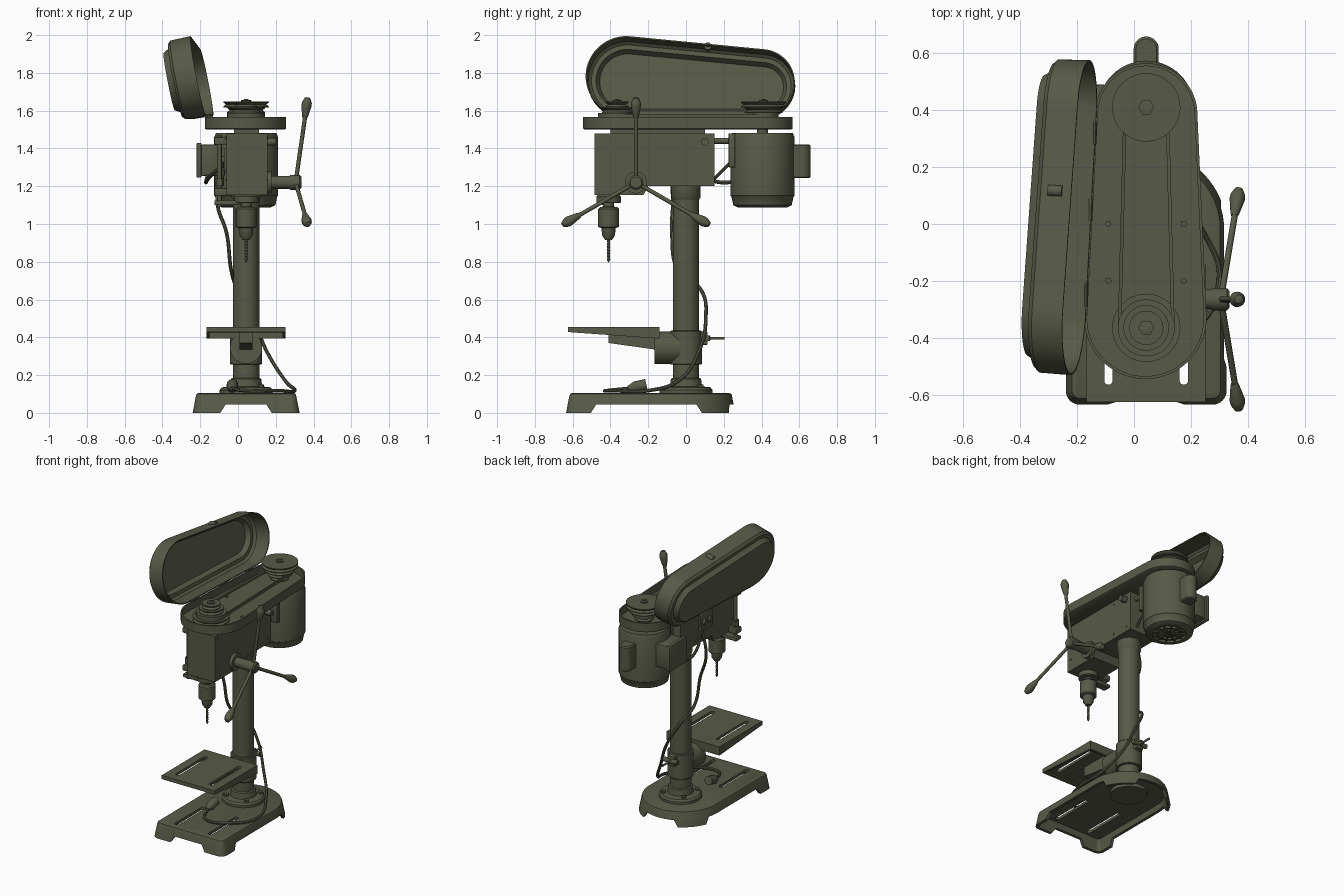
import bpy, bmesh
from math import sin, cos, pi, radians
from mathutils import Matrix, Vector

if "Cube" in bpy.data.objects:
    bpy.data.objects.remove(bpy.data.objects["Cube"])

olive = bpy.data.materials.new("olive_paint")
olive.use_nodes = True
COL = (0.095, 0.101, 0.063, 1)
olive.diffuse_color = COL
olive.node_tree.nodes["Principled BSDF"].inputs["Base Color"].default_value = COL
CX = 0.043          # shared centre line of column, motor and spindle


def finish(name, bm, mat=None):
    if mat:
        bm.transform(mat)
    bmesh.ops.recalc_face_normals(bm, faces=bm.faces)
    me = bpy.data.meshes.new(name)
    bm.to_mesh(me)
    bm.free()
    me.materials.append(olive)
    ob = bpy.data.objects.new(name, me)
    bpy.context.collection.objects.link(ob)
    return ob


def outline(circles, inset, n):
    """Convex hull of circles, shrunk by inset."""
    pts = []
    for i in range(n):
        d = Vector((cos(2 * pi * i / n), sin(2 * pi * i / n)))
        x, y, r = max(circles, key=lambda c: c[0] * d.x + c[1] * d.y + c[2])
        pts.append(Vector((x, y)) + d * (r - inset))
    return pts


def loft(name, circles, rows, mat=None, n=64, ring=False):
    """Stack of (inset, height) outlines, capped, or closed into a ring."""
    bm = bmesh.new()
    loops = [[bm.verts.new((p.x, p.y, z)) for p in outline(circles, ins, n)] for ins, z in rows]
    pairs = list(zip(loops, loops[1:]))
    if ring:
        pairs.append((loops[-1], loops[0]))
    else:
        bm.faces.new(loops[0])
        bm.faces.new(loops[-1])
    for a, b in pairs:
        for i in range(n):
            j = (i + 1) % n
            bm.faces.new((a[i], a[j], b[j], b[i]))
    return finish(name, bm, mat)


def lathe(name, x, y, rows, mat=None, n=40):
    return loft(name, [(x, y, 0)], [(-r, z) for r, z in rows], mat, n)


def rod(name, a, b, rows, n=24):
    """Turned part along a-b; rows are (radius, fraction of length)."""
    a, d = Vector(a), Vector(b) - Vector(a)
    mat = Matrix.Translation(a) @ d.to_track_quat('Z', 'Y').to_matrix().to_4x4()
    return lathe(name, 0, 0, [(r, t * d.length) for r, t in rows], mat, n)


def bar(name, a, b, r, n=20):
    return rod(name, a, b, [(r, 0), (r, 1)], n)


def box(name, x, y, z, bevel=0.0):
    bm = bmesh.new()
    bmesh.ops.create_cube(bm, size=1)
    for v in bm.verts:
        v.co = [s[0] if c < 0 else s[1] for c, s in zip(v.co, (x, y, z))]
    if bevel:
        bmesh.ops.bevel(bm, geom=bm.edges[:], offset=bevel, segments=2, profile=0.5, affect='EDGES')
    return finish(name, bm)


def prism(name, pts, axis, lo, hi):
    """Extrude a 2D profile along x (pts are y,z) or along y (pts are x,z)."""
    bm = bmesh.new()
    put = (lambda p, t: (t, p[0], p[1])) if axis == 'x' else (lambda p, t: (p[0], t, p[1]))
    ends = [[bm.verts.new(put(p, t)) for p in pts] for t in (lo, hi)]
    for e in ends:
        bm.faces.new(e)
    for i in range(len(pts)):
        j = (i + 1) % len(pts)
        bm.faces.new((ends[0][i], ends[0][j], ends[1][j], ends[1][i]))
    return finish(name, bm)


def bake(ob):
    me = bpy.data.meshes.new_from_object(ob.evaluated_get(bpy.context.evaluated_depsgraph_get()))
    return me


def cut(ob, cutters):
    for c in cutters:
        m = ob.modifiers.new("cut", 'BOOLEAN')
        m.operation, m.solver, m.object = 'DIFFERENCE', 'EXACT', c
        me = bake(ob)
        ob.modifiers.clear()
        ob.data = me
        bpy.data.objects.remove(c)


def slots(y0, y1, z0, z1):
    return [loft("slot_cutter", [(x, y0, 0.015), (x, y1, 0.015)], [(0, z0), (0, z1)], n=16)
            for x in (-0.09, 0.175)]


# Hollow base with arched skirt and slots
base_shape = [(-0.19, -0.585, 0.05), (0.276, -0.585, 0.05), (CX, -0.022, 0.283)]
base = loft("base", base_shape, [(0, 0), (0.018, 0.092), (0.022, 0.101), (0.032, 0.105)])
cut(base, [loft("base_hollow", base_shape, [(0.018, -0.02), (0.036, 0.085)]),
           prism("side_arch", [(-0.51, -0.01), (-0.475, 0.045), (0.055, 0.045), (0.09, -0.01)], 'x', -1, 1),
           prism("front_arch", [(-0.1, -0.01), (-0.065, 0.045), (0.15, 0.045), (0.185, -0.01)], 'y', -1, 1)]
    + slots(-0.56, -0.27, 0, 0.2))
lathe("base_boss", CX, 0, [(0.12, 0.06), (0.12, 0.09)])

# Column and flange
lathe("column_flange", CX, 0, [(0.14, 0.1), (0.14, 0.122), (0.13, 0.135), (0.085, 0.14), (0.08, 0.18), (0.072, 0.185)])
lathe("column", CX, 0, [(0.07, 0.1), (0.07, 1.22)])
lathe("column_collar", CX, 0, [(0.07, 1.13), (0.077, 1.14), (0.077, 1.21)])
for i in range(4):
    a = pi / 4 + i * pi / 2
    lathe("flange_bolt", CX + 0.11 * cos(a), 0.11 * sin(a), [(0.016, 0.12), (0.016, 0.15)], n=6)

# Work table with hollow underside, bracket and clamp
table = prism("table", [(-0.625, 0.455), (-0.625, 0.428), (-0.14, 0.393), (-0.14, 0.455)], 'x', -0.167, 0.252)
cut(table, [box("table_hollow", (-0.15, 0.235), (-0.605, -0.16), (0.3, 0.437))] + slots(-0.55, -0.24, 0.35, 0.5))
prism("table_rib", [(-0.41, 0.44), (-0.41, 0.37), (-0.16, 0.335), (-0.16, 0.44)], 'x', 0.008, 0.078)
bar("table_pivot", (CX, -0.167, 0.345), (CX, -0.03, 0.345), 0.085, 40)
lathe("table_collar", CX, 0, [(0.08, 0.255), (0.085, 0.26), (0.085, 0.43), (0.08, 0.435)])
box("clamp_lug", (0.015, 0.07), (0.06, 0.115), (0.36, 0.43), 0.006)
bar("clamp_pin", (-0.01, 0.11, 0.395), (0.1, 0.11, 0.395), 0.016)
rod("clamp_lever", (CX, 0.1, 0.395), (CX, 0.205, 0.395), [(0.014, 0), (0.014, 0.25), (0.007, 0.28), (0.007, 1)])

# Head casting
prism("head", [(-0.485, 1.48), (-0.485, 1.153), (-0.225, 1.153), (-0.2, 1.2), (0.15, 1.2), (0.15, 1.48)],
      'x', -0.062, 0.156)
box("head_spacer", (-0.02, 0.11), (-0.4, 0.1), (1.47, 1.51))
for y in (-0.45, -0.02, 0.11):
    for z in (1.235, 1.455):
        bar("head_screw", (-0.066, y, z), (0.16, y, z), 0.007, 8)
box("switch_plate", (-0.075, -0.06), (-0.2, -0.06), (1.28, 1.4), 0.004)
for y in (-0.16, -0.1):
    bar("switch_button", (-0.09, y, 1.34), (-0.07, y, 1.34), 0.02)

# Spindle, chuck and twist bit
SY = -0.41
lathe("quill_collar", CX, SY, [(0.06, 1.11), (0.065, 1.115), (0.065, 1.145), (0.05, 1.16)])
lathe("chuck", CX, SY, [(0.018, 0.915), (0.034, 0.94), (0.038, 0.978), (0.055, 0.985), (0.055, 1.08),
                        (0.045, 1.09), (0.03, 1.092), (0.03, 1.12)])
lathe("drill_bit", CX, SY, [(0.001, 0.795)] + [(0.009 if i % 2 else 0.006, 0.805 + i * 0.008) for i in range(15)], n=12)

# Depth stop beside the head
box("depth_arm", (-0.125, 0.02), (-0.445, -0.39), (1.1, 1.125), 0.005)
bar("depth_rod", (-0.098, -0.42, 1.09), (-0.098, -0.42, 1.47), 0.012)
for z in (1.15, 1.42):
    box("depth_bracket", (-0.125, -0.055), (-0.45, -0.39), (z, z + 0.04), 0.005)
rod("depth_nut", (-0.098, -0.42, 1.2), (-0.098, -0.42, 1.24), [(0.024, 0), (0.024, 1)], 6)

# Feed hub and three handles
HY, HZ = -0.265, 1.22
bar("feed_boss", (0.1, HY, HZ), (0.178, HY, HZ), 0.058, 32)
rod("feed_hub", (0.17, HY, HZ), (0.335, HY, HZ), [(0.034, 0), (0.034, 0.6), (0.039, 0.65), (0.039, 0.95), (0.03, 1)], 32)
for k in range(3):
    a = radians(90 + 120 * k)
    at = lambda x, r: (x, HY + r * cos(a), HZ + r * sin(a))
    bar("feed_lever", at(0.305, 0.0), at(0.36, 0.38), 0.011, 12)
    rod("feed_knob", at(0.353, 0.34), at(0.369, 0.45),
        [(0.012, 0), (0.016, 0.1), (0.027, 0.6), (0.026, 0.75), (0.015, 0.97), (0.008, 1)])

# Belt tray with open top
tray = [(0.04, -0.33, 0.215), (CX, 0.385, 0.18)]
loft("belt_tray", tray, [(0.008, 1.5), (0, 1.505), (0, 1.567), (0.01, 1.567), (0.01, 1.515)])
for x in (-0.09, 0.175):
    for y in (-0.2, 0.0):
        lathe("tray_bolt", x, y, [(0.011, 1.51), (0.011, 1.522)], n=8)


# Stepped pulleys and belt
def pulley(name, y, radii):
    rows = []
    for i, r in enumerate(radii):
        z = 1.528 + i * 0.03
        rows += [(r, z), (r, z + 0.005), (r - 0.013, z + 0.015), (r, z + 0.025), (r, z + 0.03)]
    lathe(name, CX, y, rows, n=48)


steps = [0.06, 0.08, 0.1, 0.12]
pulley("motor_pulley", 0.41, steps)
pulley("spindle_pulley", -0.365, steps[::-1])
for y in (0.41, -0.365):
    lathe("pulley_nut", CX, y, [(0.028, 1.64), (0.028, 1.655), (0.012, 1.657), (0.012, 1.662)], n=6)
loft("belt", [(CX, -0.365, 0.1), (CX, 0.41, 0.08)], [(0, 1.563), (0, 1.583), (0.012, 1.58), (0.012, 1.566)], ring=True)

# Open lid swung about the left edge of the tray
h0, h1 = Vector((-0.175, -0.33, 1.572)), Vector((-0.137, 0.385, 1.572))
swing = Matrix.Translation(h0) @ Matrix.Rotation(radians(-101), 4, h1 - h0) @ Matrix.Translation(-h0)
lid_rows = [(0, 0), (0.003, 0.11), (0.018, 0.125), (0.042, 0.125), (0.06, 0.157)]
inner = [(i + 0.007, max(z - 0.007, 0)) for i, z in reversed(lid_rows)]
lid_rows = [(i, z + 1.567) for i, z in lid_rows]
inner = [(i, z + 1.567) for i, z in inner]
loft("lid", tray, lid_rows[::-1] + inner[::-1], swing, n=96)
lathe("lid_button", 0.23, 0.09, [(0.02, 1.6), (0.02, 1.65)], swing, n=16)
for y in (-0.25, 0.05, 0.32):
    t = (y + 0.33) / 0.715
    p = h0.lerp(h1, t)
    bar("lid_hinge", p - Vector((0, 0.04, 0)), p + Vector((0, 0.04, 0)), 0.009, 10)

# Motor with vented foot, capacitor cover and junction box
MY = 0.405
lathe("motor", CX, MY, [(0.11, 1.105), (0.11, 1.088), (0.13, 1.088), (0.155, 1.1), (0.164, 1.145), (0.169, 1.15),
                        (0.169, 1.46), (0.16, 1.482), (0.03, 1.482), (0.03, 1.53)], n=56)
for k in range(6):
    a = k * pi / 6
    d = Vector((cos(a), sin(a), 0)) * 0.115
    c = Vector((CX, MY, 1.097))
    bar("vent_spoke", c - d, c + d, 0.007, 8)
for r in (0.04, 0.08):
    loft("vent_ring", [(CX, MY, r)], [(0, 1.09), (0, 1.106), (0.01, 1.106), (0.01, 1.09)], n=32, ring=True)
loft("capacitor_cover", [(CX, 0.54, 0.044), (CX, 0.615, 0.044)], [(0.008, 1.243), (0, 1.25), (0, 1.415), (0.008, 1.422)])
box("junction_box", (-0.195, -0.1), (0.31, 0.49), (1.255, 1.42), 0.006)
box("junction_lid", (-0.22, -0.193), (0.3, 0.5), (1.245, 1.43), 0.008)

# Sliding motor mount
box("motor_mount", (-0.06, 0.15), (0.225, 0.26), (1.3, 1.48), 0.005)
for x in (-0.02, 0.106):
    bar("mount_rod", (x, 0.1, 1.44), (x, 0.25, 1.44), 0.016)
bar("mount_lock", (0.14, 0.1, 1.435), (0.2, 0.1, 1.435), 0.02)
bar("mount_stay", (0.1, 0.14, 1.23), (0.1, 0.24, 1.33), 0.008, 10)


# Power cables and plug
def cable(name, pts, r=0.01):
    cu = bpy.data.curves.new(name, 'CURVE')
    cu.dimensions, cu.bevel_depth, cu.bevel_resolution, cu.resolution_u = '3D', r, 2, 8
    sp = cu.splines.new('BEZIER')
    sp.bezier_points.add(len(pts) - 1)
    for b, p in zip(sp.bezier_points, pts):
        b.co, b.handle_left_type, b.handle_right_type = p, 'AUTO', 'AUTO'
    tmp = bpy.data.objects.new(name + "_path", cu)
    bpy.context.collection.objects.link(tmp)
    bpy.context.view_layer.update()
    me = bake(tmp)
    bpy.data.objects.remove(tmp)
    me.materials.clear()
    me.materials.append(olive)
    bpy.context.collection.objects.link(bpy.data.objects.new(name, me))


cable("power_cable", [(-0.07, -0.08, 1.3), (-0.11, -0.07, 1.12), (-0.06, -0.075, 0.95), (-0.035, -0.04, 0.75),
                      (0.0, 0.08, 0.65), (0.08, 0.105, 0.5), (0.15, 0.07, 0.33), (0.25, -0.04, 0.17),
                      (0.3, -0.2, 0.118), (0.2, -0.38, 0.118), (0.04, -0.42, 0.118), (-0.03, -0.3, 0.13)])
cable("motor_cable", [(-0.16, 0.33, 1.26), (-0.17, 0.22, 1.22), (-0.15, 0.08, 1.25), (-0.07, -0.06, 1.32)])
rod("plug", (-0.03, -0.31, 0.128), (-0.03, -0.21, 0.15), [(0.012, 0), (0.03, 0.4), (0.03, 1)], 16)

# Smooth shading with sharp creases
for ob in bpy.context.collection.objects:
    if ob.type == 'MESH' and ob.data.materials and ob.data.materials[0] == olive:
        ob.select_set(True)
        bpy.context.view_layer.objects.active = ob
bpy.ops.object.shade_smooth_by_angle(angle=radians(35))
